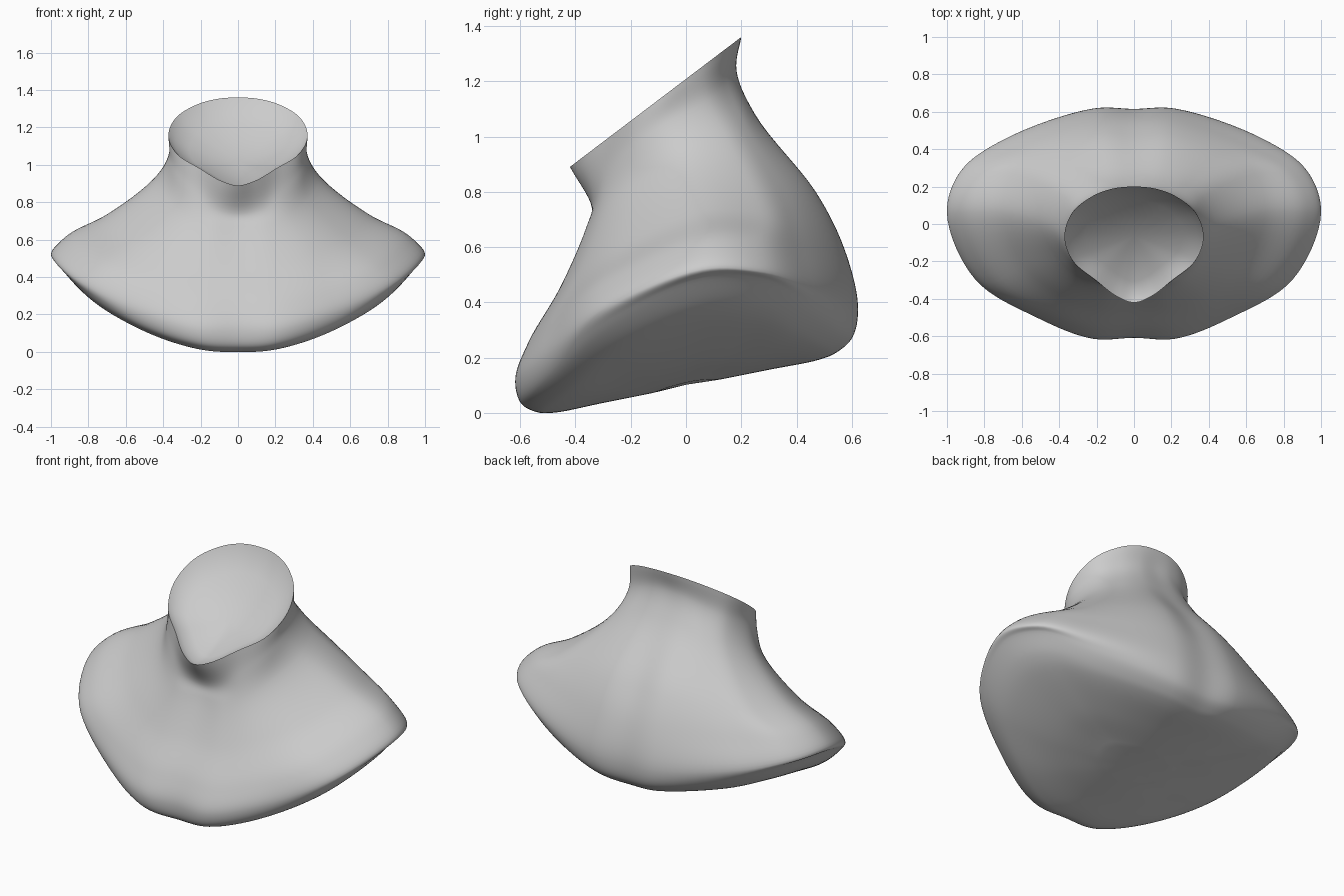
import bpy, bmesh
from mathutils import Vector

if "Cube" in bpy.data.objects:
    bpy.data.objects.remove(bpy.data.objects["Cube"])


def spline(pts, n, closed):
    """Centripetal Catmull-Rom resampling with n steps per span."""
    out, m = [], len(pts)
    pick = (lambda i: pts[i % m]) if closed else (
        lambda i: pts[i] if 0 <= i < m else (2 * pts[0] - pts[1] if i < 0 else 2 * pts[-1] - pts[-2]))
    for i in range(m if closed else m - 1):
        a, b, c, d = (pick(i + k) for k in (-1, 0, 1, 2))
        u, v, w = (max((q - p).length, 1e-4) ** 0.5 for p, q in ((a, b), (b, c), (c, d)))
        t1 = v * ((b - a) / u - (c - a) / (u + v) + (c - b) / v)
        t2 = v * ((c - b) / v - (d - b) / (v + w) + (d - c) / w)
        for s in range(n):
            t = s / n
            out.append(b * (2 * t**3 - 3 * t * t + 1) + t1 * (t**3 - 2 * t * t + t)
                       + c * (3 * t * t - 2 * t**3) + t2 * (t**3 - t * t))
    if not closed:
        out.append(pts[-1].copy())
    return out


def full_ring(half):
    """Mirror a front-to-back half outline across x and smooth it."""
    half = [Vector(p) for p in half]
    return spline(half + [Vector((-p.x, p.y, p.z)) for p in half[-2:0:-1]], 8, True)


def loft(name, rings):
    """Skin rings and close the last one with a fan."""
    bm = bmesh.new()
    rows = [[bm.verts.new(p) for p in r] for r in rings]
    n = len(rows[0])
    for a, b in zip(rows, rows[1:]):
        for i in range(n):
            j = (i + 1) % n
            bm.faces.new((a[i], a[j], b[j], b[i]))
    end = bm.verts.new(sum((v.co for v in rows[-1]), Vector()) / n)
    for i in range(n):
        bm.faces.new((rows[-1][i], rows[-1][(i + 1) % n], end))
    bmesh.ops.recalc_face_normals(bm, faces=bm.faces[:])
    # Outside of the body, or upper side of the hollow
    if (end.normal.z > 0) != (name == "neck_hollow"):
        bmesh.ops.reverse_faces(bm, faces=bm.faces[:])
    me = bpy.data.meshes.new(name)
    bm.to_mesh(me)
    bm.free()
    me.shade_smooth()
    ob = bpy.data.objects.new(name, me)
    bpy.context.collection.objects.link(ob)
    return ob


# Slanted neck opening, with a rounded chin at the front
opening = [(x, y, 0.89 + (y + 0.42) * 0.758) for x, y in
           [(0, -.42), (.09, -.388), (.205, -.3), (.325, -.2), (.372, -.07),
            (.33, .06), (.22, .15), (.11, .19), (0, .2)]]
neck = [(0, -.34, .74), (.13, -.335, .77), (.225, -.3, .85), (.335, -.195, .96),
        (.37, -.07, 1.05), (.325, .08, 1.13), (.22, .15, 1.19),
        (.11, .18, 1.23), (0, .182, 1.24)]
neck_base = [(0, -.355, .67), (.15, -.36, .67), (.28, -.31, .72), (.38, -.19, .82),
             (.44, -.02, .92), (.38, .15, .99), (.28, .22, 1.03),
             (.14, .245, 1.075), (0, .25, 1.08)]
chest = [(0, -.45, .46), (.2, -.455, .45), (.40, -.375, .53), (.59, -.22, .61),
         (.7, .06, .73), (.65, .27, .73), (.47, .375, .76),
         (.18, .465, .80), (0, .46, .80)]
shoulder = [(0, -.56, .27), (.22, -.565, .26), (.47, -.48, .33), (.75, -.31, .46),
            (.91, .06, .62), (.84, .27, .62), (.6, .425, .60),
            (.2, .565, .60), (0, .565, .60)]
outer = [(0, -.608, .13), (.22, -.613, .13), (.52, -.5, .22), (.85, -.295, .38),
         (1, .06, .52), (.925, .285, .51), (.68, .46, .45),
         (.22, .617, .39), (0, .615, .39)]


# Underside: tilted back and curving up to both shoulders
def underside(scale, lift=0):
    out = []
    for x, y, z in outer:
        x, y = x * scale, y * scale
        out.append((x, y, 0.096 + 0.2 * y + 0.345 * x * x + lift))
    return out


key = [full_ring(r) for r in (opening, neck, neck_base, chest, shoulder, outer,
                              underside(.97, .055), underside(.88, .013), underside(.78),
                              underside(.5), underside(.2))]
columns = [spline(list(c), 7, False) for c in zip(*key)]
loft("neck_and_shoulders", [list(r) for r in zip(*columns)])

# Shallow hollow inside the neck opening
rim = key[0]
centre = Vector((0, -.08, 1.148))
inward = Vector((0, .15, -1))
socket = [[centre + (p - centre) * s + inward * d for p in rim]
          for s, d in ((1, 0), (.9, .04), (.7, .075), (.4, .105), (.15, .12))]
loft("neck_hollow", socket)
